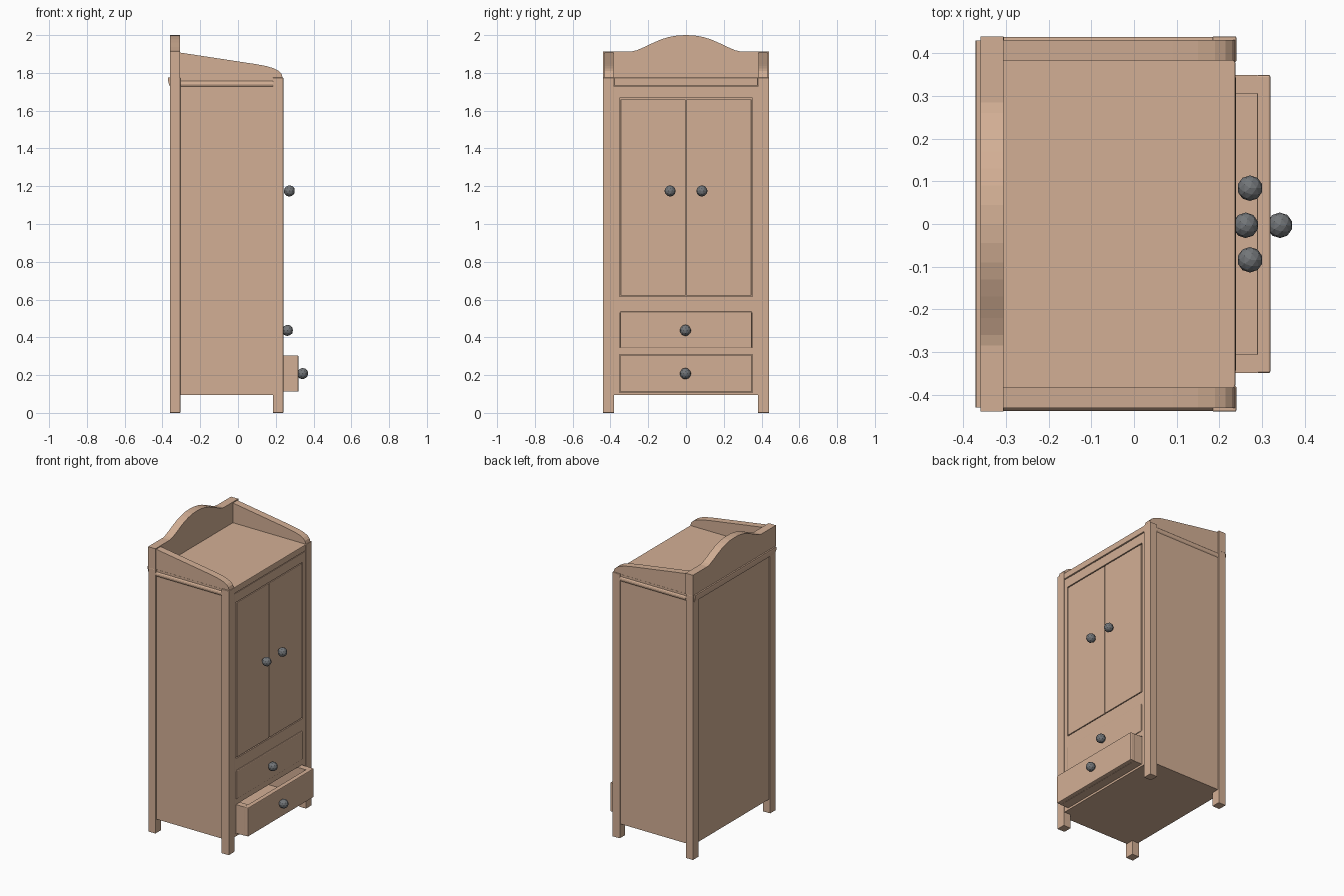
import bpy, bmesh, math

if "Cube" in bpy.data.objects:
    bpy.data.objects.remove(bpy.data.objects["Cube"])

def material(name, color):
    m = bpy.data.materials.new(name)
    m.diffuse_color = (*color, 1)
    m.use_nodes = True
    m.node_tree.nodes["Principled BSDF"].inputs["Base Color"].default_value = m.diffuse_color
    return m

WOOD = material("wood", (0.65, 0.43, 0.30))
METAL = material("metal", (0.17, 0.18, 0.19))

def finish(name, bm, mat=WOOD, bevel=0):
    bmesh.ops.recalc_face_normals(bm, faces=bm.faces)
    me = bpy.data.meshes.new(name)
    bm.to_mesh(me)
    bm.free()
    me.materials.append(mat)
    ob = bpy.data.objects.new(name, me)
    bpy.context.collection.objects.link(ob)
    if bevel:
        b = ob.modifiers.new("bevel", 'BEVEL')
        b.width, b.segments = bevel, 2
    return ob

def box(name, x, y, z, bevel=0):
    """Box from (min, max) pairs."""
    bm = bmesh.new()
    bmesh.ops.create_cube(bm, size=1)
    for v in bm.verts:
        v.co = [r[0] if c < 0 else r[1] for c, r in zip(v.co, (x, y, z))]
    return finish(name, bm, bevel=bevel)

def prism(name, pts, axis, lo, hi):
    """Extrude a 2D profile along x (points are y,z) or y (points are x,z)."""
    bm = bmesh.new()
    vs = [bm.verts.new((lo, a, b) if axis == 'x' else (a, lo, b)) for a, b in pts]
    face = bm.faces.new(vs)
    ext = bmesh.ops.extrude_face_region(bm, geom=[face])["geom"]
    for v in ext:
        if isinstance(v, bmesh.types.BMVert):
            setattr(v.co, axis, hi)
    return finish(name, bm)

def knob(name, x, y, z):
    bm = bmesh.new()
    bmesh.ops.create_icosphere(bm, subdivisions=2, radius=0.03)
    bmesh.ops.translate(bm, verts=bm.verts, vec=(x, y, z))
    return finish(name, bm, METAL)

def span(s, a, b):
    return tuple(sorted((s * a, s * b)))

FX = (0.205, 0.234)   # thickness of the face frame

# Parts mirrored on both sides
for s, side in ((-1, "left"), (1, "right")):
    box(f"front_post_{side}", (0.184, 0.24), span(s, 0.38, 0.44), (0, 1.775), 0.003)
    box(f"back_post_{side}", (-0.36, -0.305), span(s, 0.38, 0.44), (0, 1.775), 0.003)
    box(f"side_panel_{side}", (-0.32, 0.2), span(s, 0.40, 0.432), (0.095, 1.772))
    # half-round moulding under the side gallery
    arc = [(s * (0.425 + 0.014 * math.cos(t)), 1.7425 + 0.0175 * math.sin(t))
           for t in [math.pi * (i / 6 - 0.5) for i in range(7)]]
    prism(f"side_moulding_{side}", arc, 'x', -0.305, 0.184)
    # sloping gallery board
    prof = [(-0.31, 1.77), (-0.31, 1.908), (0.09, 1.847), (0.15, 1.836),
            (0.19, 1.824), (0.215, 1.811), (0.23, 1.796), (0.238, 1.77)]
    prism(f"side_gallery_{side}", prof, 'y', s * 0.383, s * 0.431)
    # face frame stile and door
    box(f"stile_{side}", FX, span(s, 0.353, 0.382), (0.095, 1.728))
    box(f"door_{side}", FX, span(s, 0.003, 0.346), (0.622, 1.66), 0.002)
    knob(f"door_knob_{side}", 0.272, s * 0.084, 1.175)

# Carcass
box("back_panel", (-0.352, -0.325), (-0.39, 0.39), (0.095, 1.74))
box("bottom_panel", (-0.352, 0.234), (-0.382, 0.382), (0.095, 0.109))
box("bottom_edge_panel", (-0.306, 0.186), (-0.43, 0.43), (0.095, 0.108))
box("top_panel", (-0.355, 0.234), (-0.42, 0.42), (1.745, 1.775))
box("shelf", (-0.33, 0.21), (-0.405, 0.405), (0.57, 0.59))
box("door_backing", (0.18, 0.195), (-0.4, 0.4), (0.59, 1.745))

# Face frame rails and front moulding
box("drawer_rail", FX, (-0.353, 0.353), (0.308, 0.345))
box("middle_rail", FX, (-0.353, 0.353), (0.53, 0.616))
box("top_rail", FX, (-0.353, 0.353), (1.666, 1.728))
box("top_moulding", (0.2, 0.238), (-0.381, 0.381), (1.733, 1.775), 0.004)

# Back moulding and arched headboard
prism("back_moulding", [(-0.35, 1.73), (-0.362, 1.73), (-0.367, 1.745),
      (-0.372, 1.765), (-0.37, 1.776), (-0.35, 1.776)], 'y', -0.43, 0.43)
half = [(0.44, 1.914), (0.285, 1.914), (0.26, 1.92), (0.22, 1.937), (0.17, 1.961),
        (0.13, 1.978), (0.09, 1.99), (0.045, 1.998)]
arch = [(0.44, 1.774)] + half + [(0, 2.0)] + [(-y, z) for y, z in reversed(half)] + [(-0.44, 1.774)]
prism("headboard", arch, 'x', -0.36, -0.306)

# Closed upper drawer, open lower drawer
box("upper_drawer_front", (0.205, 0.239), (-0.349, 0.349), (0.342, 0.537), 0.006)
knob("upper_drawer_knob", 0.262, -0.003, 0.437)
box("lower_drawer_front", (0.288, 0.32), (-0.35, 0.35), (0.112, 0.305), 0.005)
for s, side in ((-1, "left"), (1, "right")):
    box(f"drawer_side_{side}", (-0.22, 0.29), span(s, 0.306, 0.349), (0.112, 0.304))
box("drawer_floor", (-0.22, 0.29), (-0.31, 0.31), (0.112, 0.13))
box("drawer_back", (-0.22, -0.19), (-0.31, 0.31), (0.112, 0.304))
knob("lower_drawer_knob", 0.342, -0.003, 0.208)
